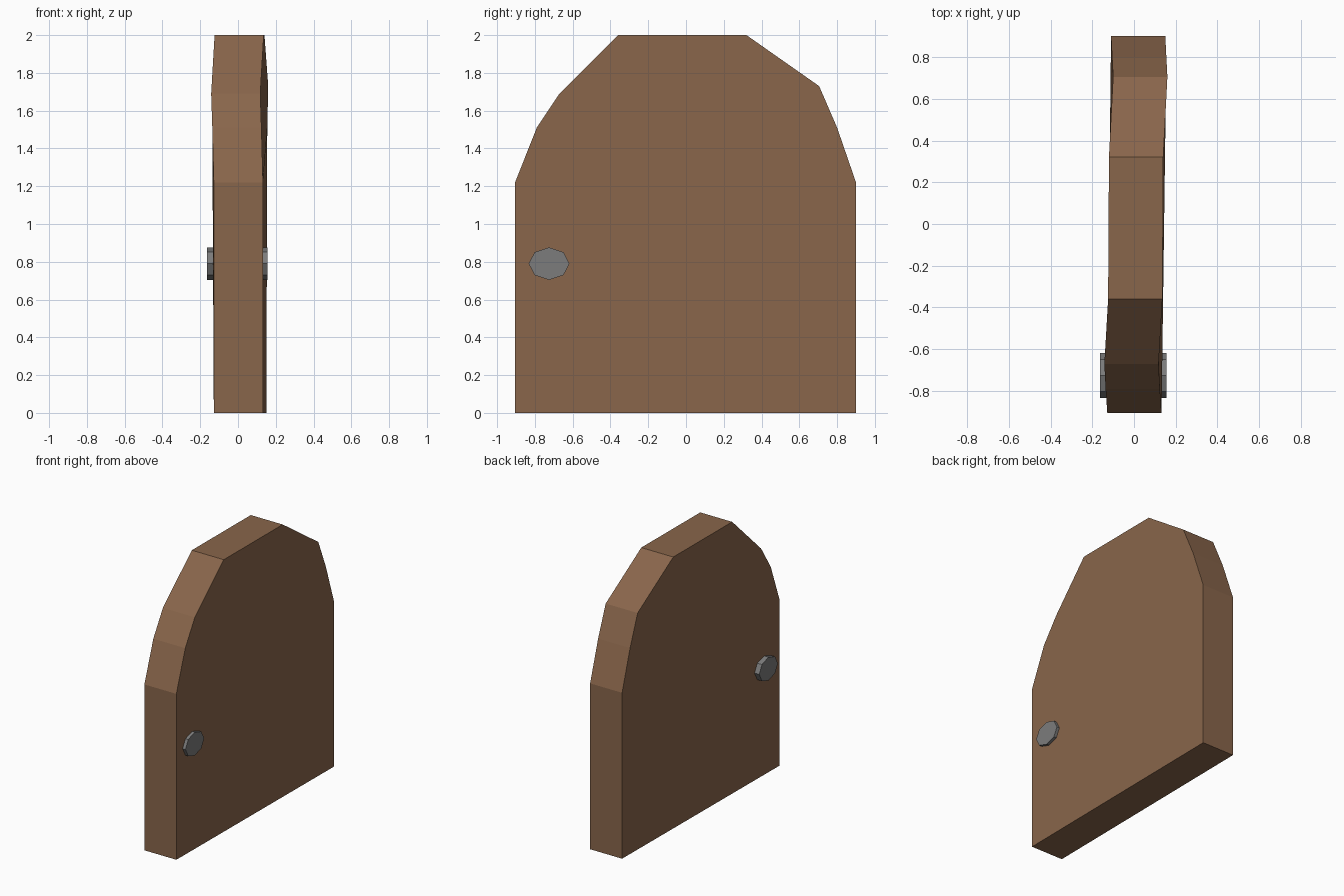
import bpy, bmesh, math

if "Cube" in bpy.data.objects:
    bpy.data.objects.remove(bpy.data.objects["Cube"])


def material(name, rgb):
    m = bpy.data.materials.new(name)
    m.diffuse_color = (*rgb, 1)
    m.use_nodes = True
    m.node_tree.nodes["Principled BSDF"].inputs["Base Color"].default_value = m.diffuse_color
    return m


def prism(name, outline, half, mat, centre=0.0):
    """Extrude a (y, z, x shift) outline along x, to both sides."""
    bm = bmesh.new()
    back = [bm.verts.new((centre + s - half, y, z)) for y, z, s in outline]
    front = [bm.verts.new((centre + s + half, y, z)) for y, z, s in outline]
    n = len(outline)
    bm.faces.new(list(reversed(back)))
    bm.faces.new(front)
    for i in range(n):
        j = (i + 1) % n
        bm.faces.new((back[i], back[j], front[j], front[i]))
    bmesh.ops.recalc_face_normals(bm, faces=bm.faces)
    me = bpy.data.meshes.new(name)
    bm.to_mesh(me)
    bm.free()
    me.materials.append(mat)
    ob = bpy.data.objects.new(name, me)
    bpy.context.collection.objects.link(ob)
    return ob


wood = material("brown wood", (0.25, 0.132, 0.07))
metal = material("grey metal", (0.2, 0.2, 0.2))

# Arched door slab, slightly warped out of plane
arch = [(-0.905, 0, 0.002), (0.90, 0, 0.02), (0.90, 1.22, 0.02),
        (0.80, 1.51, 0.025), (0.705, 1.73, 0.03), (0.32, 2.0, 0.01),
        (-0.36, 2.0, 0.006), (-0.67, 1.69, -0.012),
        (-0.79, 1.51, -0.006), (-0.905, 1.22, 0.002)]
prism("door_slab", arch, 0.13, wood)

# Eight-sided knob, passing through to both faces
knob = [(-0.725 + 0.108 * math.cos(i * math.pi / 4),
         0.79 + 0.086 * math.sin(i * math.pi / 4), 0) for i in range(8)]
prism("door_knob", knob, 0.16, metal, -0.004)
